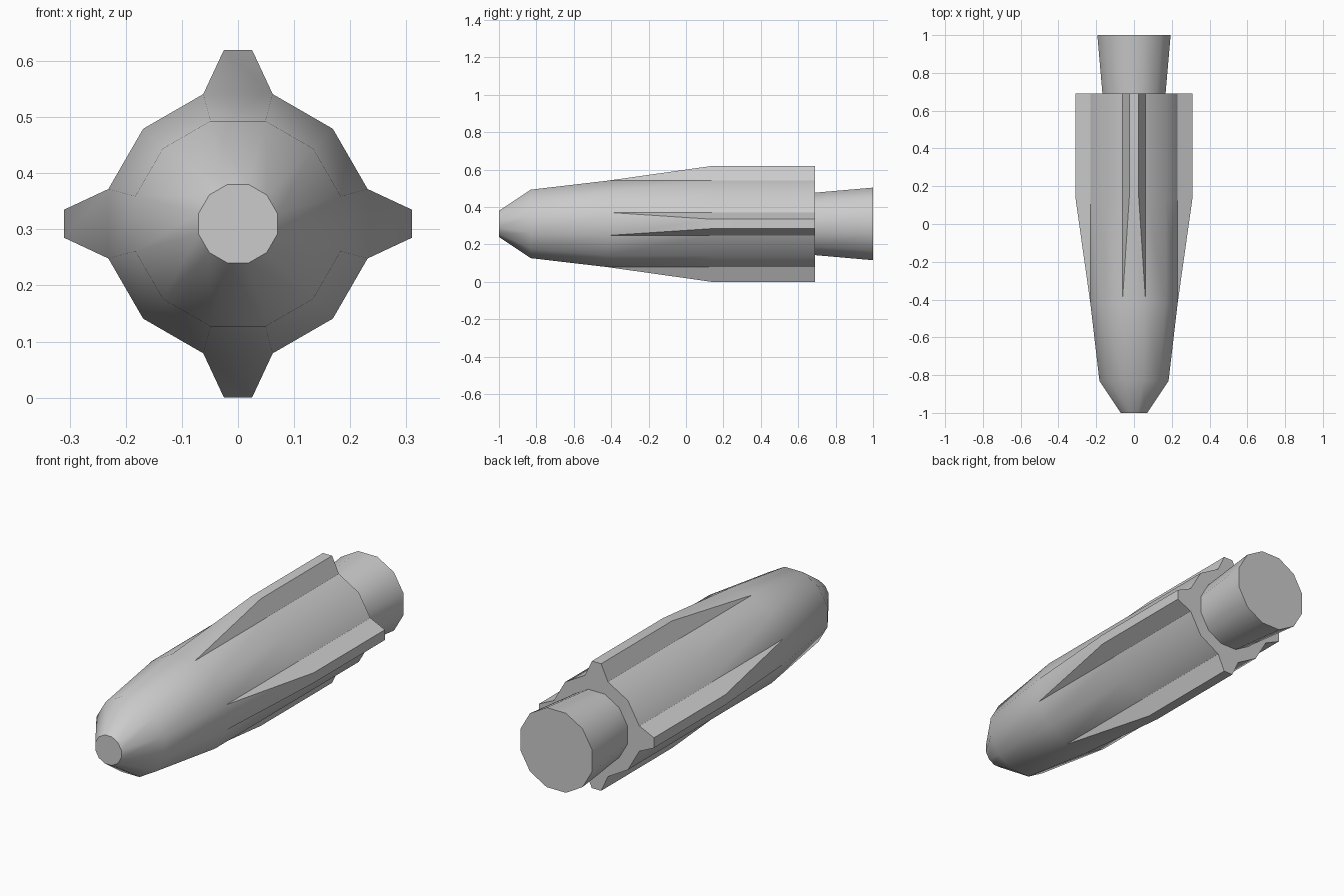
import bpy, bmesh, math
from mathutils import Vector

if "Cube" in bpy.data.objects:
    bpy.data.objects.remove(bpy.data.objects["Cube"])

CZ = 0.31                       # height of the long axis
C15 = math.cos(math.radians(15))


def section(r, fin):
    """12-sided section of apothem r; four of its sides may rise into fins."""
    h = r * math.tan(math.radians(15))
    tip = (0.025, 0.31) if fin else (h, r)
    c = r / C15 * math.sqrt(0.5)
    pts = []
    for k in range(4):
        a = k * math.pi / 2
        for x, z in ((h, r), tip, (-tip[0], tip[1]), (-h, r), (-c, c)):
            pts.append((x * math.cos(a) - z * math.sin(a),
                        x * math.sin(a) + z * math.cos(a)))
    return pts


def loft(name, stations, cap_start, cap_end):
    """Skin sections given as (y, apothem, has_fins)."""
    bm = bmesh.new()
    rings = [[bm.verts.new(Vector((x, y, z + CZ))) for x, z in section(r, f)]
             for y, r, f in stations]
    n = len(rings[0])
    for a, b in zip(rings, rings[1:]):
        for i in range(n):
            j = (i + 1) % n
            bm.faces.new((a[i], a[j], b[j], b[i]))
    if cap_start:
        bm.faces.new(rings[0][::-1])
    if cap_end:
        bm.faces.new(rings[-1])
    bmesh.ops.remove_doubles(bm, verts=bm.verts[:], dist=1e-4)
    bmesh.ops.recalc_face_normals(bm, faces=bm.faces[:])
    # make sure open shells also face outward
    f = max(bm.faces, key=lambda q: q.calc_center_median().z)
    if f.normal.z < 0:
        bmesh.ops.reverse_faces(bm, faces=bm.faces[:])
    me = bpy.data.meshes.new(name)
    bm.to_mesh(me)
    bm.free()
    ob = bpy.data.objects.new(name, me)
    bpy.context.collection.objects.link(ob)
    bpy.ops.object.select_all(action='DESELECT')
    ob.select_set(True)
    bpy.context.view_layer.objects.active = ob
    bpy.ops.object.shade_smooth_by_angle(angle=math.radians(32))
    return ob


# Body with pointed nose, four tapered fins and a stepped rear face
loft("finned_body", [(-1.0, 0.07, False), (-0.83, 0.183, False),
                     (-0.42, 0.231, False), (0.14, 0.231, True),
                     (0.69, 0.231, True), (0.69, 0.167, False)], True, False)

# Flared exhaust nozzle
loft("nozzle", [(0.69, 0.167, False), (1.0, 0.194, False)], False, True)
